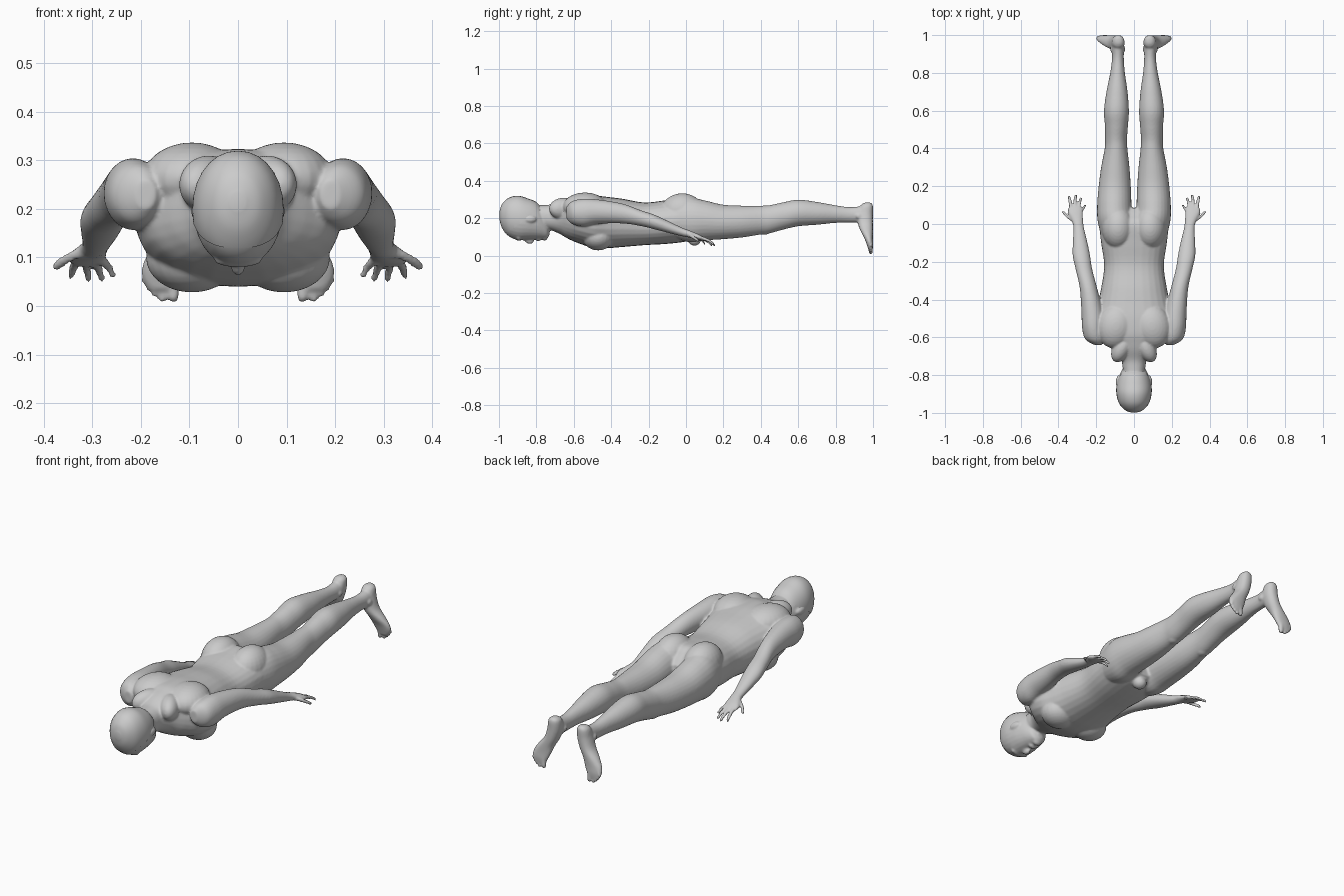
import bpy, bmesh, math
from mathutils import Vector, Matrix

SEG = 28


def spline(rows, steps=5):
    """Catmull-Rom interpolation of a list of cross-section rows."""
    out = []
    for i in range(len(rows) - 1):
        p = [Vector(rows[min(max(k, 0), len(rows) - 1)]) for k in (i - 1, i, i + 1, i + 2)]
        for s in range(steps):
            t = s / steps
            out.append(0.5 * (2 * p[1] + (p[2] - p[0]) * t
                              + (2 * p[0] - 5 * p[1] + 4 * p[2] - p[3]) * t * t
                              + (3 * p[1] - p[0] - 3 * p[2] + p[3]) * t ** 3))
    return out + [Vector(rows[-1])]


def loft(bm, rows, axis="y", side=1, power=2.0, grow=0.0):
    """Rows are (position on axis, x, other, x radius, other radius)."""
    rings, e = [], 2 / power
    for a, x, o, rx, ro in spline(rows):
        ring = []
        for k in range(SEG):
            t = 2 * math.pi * k / SEG
            c, s = math.cos(t), math.sin(t)
            px = x * side + (max(rx, .003) + grow) * math.copysign(abs(c) ** e, c)
            po = o + (max(ro, .003) + grow) * math.copysign(abs(s) ** e, s)
            ring.append(bm.verts.new((px, a, po) if axis == "y" else (px, po, a)))
        rings.append(ring)
    faces = [bm.faces.new(rings[0]), bm.faces.new(rings[-1])]
    for r0, r1 in zip(rings, rings[1:]):
        for k in range(SEG):
            j = (k + 1) % SEG
            faces.append(bm.faces.new((r0[k], r0[j], r1[j], r1[k])))
    bmesh.ops.recalc_face_normals(bm, faces=faces)


def blob(bm, loc, size, rot_x=0, rot_z=0):
    m = (Matrix.Translation(loc) @ Matrix.Rotation(rot_z, 4, "Z")
         @ Matrix.Rotation(rot_x, 4, "X") @ Matrix.Diagonal((*size, 1)))
    bmesh.ops.create_uvsphere(bm, u_segments=24, v_segments=16, radius=1, matrix=m)


def digit(bm, pts, r, axis, side):
    """Finger or toe through (x, y, z) points with a rounded tip."""
    rows = []
    for i, (x, y, z) in enumerate(pts):
        k = 1 - .08 * i
        rows.append((y, x, z, r * k, r * k) if axis == "y" else (z, x, y, r * k, r * k))
    a, b = Vector(rows[-2]), Vector(rows[-1])
    tip = b + (b - a).normalized() * r * .8
    tip[3] = tip[4] = r * .4
    loft(bm, rows + [tuple(tip)], axis, side)


def make_object(name, bm):
    me = bpy.data.meshes.new(name)
    bm.to_mesh(me)
    bm.free()
    for p in me.polygons:
        p.use_smooth = True
    ob = bpy.data.objects.new(name, me)
    bpy.context.collection.objects.link(ob)
    return ob


HEAD = [(-.998, 0, .215, .012, .015), (-.985, 0, .212, .045, .058), (-.95, 0, .205, .076, .1),
        (-.90, 0, .2, .09, .117), (-.85, 0, .194, .089, .11), (-.80, 0, .185, .076, .098),
        (-.765, 0, .165, .06, .076), (-.742, 0, .14, .042, .048), (-.73, 0, .13, .015, .02)]
TORSO = [(-.82, 0, .215, .05, .055), (-.76, 0, .206, .06, .064), (-.72, 0, .205, .068, .07),
         (-.67, 0, .205, .1, .092), (-.63, 0, .2, .15, .11), (-.58, 0, .195, .2, .127),
         (-.5, 0, .183, .212, .14), (-.42, 0, .177, .192, .137), (-.34, 0, .175, .174, .129),
         (-.22, 0, .17, .158, .114), (-.1, 0, .18, .174, .117), (0, 0, .19, .182, .115),
         (.05, 0, .18, .16, .09), (.085, 0, .175, .1, .06)]
LEG = [(-.08, .1, .19, .07, .09), (.02, .101, .19, .092, .118), (.1, .104, .188, .091, .107),
       (.2, .102, .18, .085, .092), (.3, .099, .182, .075, .085), (.4, .095, .19, .06, .077),
       (.45, .095, .195, .058, .075), (.52, .093, .212, .061, .073), (.6, .093, .228, .066, .071),
       (.7, .09, .226, .056, .061), (.8, .087, .222, .039, .047), (.88, .085, .218, .031, .041),
       (.95, .085, .222, .033, .045), (.98, .085, .23, .028, .04)]
FOOT = [(.284, .082, .972, .012, .015), (.268, .083, .966, .03, .033), (.22, .087, .957, .036, .042),
        (.17, .102, .959, .037, .04), (.125, .13, .968, .043, .031), (.09, .147, .977, .048, .022),
        (.06, .155, .983, .043, .017), (.035, .155, .986, .03, .012)]
ARM = [(-.64, .19, .23, .02, .03), (-.61, .205, .23, .053, .06), (-.55, .215, .23, .06, .074),
       (-.47, .22, .235, .058, .065), (-.34, .241, .225, .046, .053), (-.24, .265, .2, .044, .042),
       (-.17, .278, .18, .046, .039), (-.1, .285, .155, .039, .032), (-.02, .293, .126, .028, .023),
       (.02, .3, .115, .031, .019), (.06, .311, .102, .04, .016), (.085, .311, .093, .037, .012),
       (.098, .31, .087, .027, .008)]
FINGERS = [[(.283, .06, .098), (.268, .085, .082), (.257, .1, .063)],
           [(.298, .07, .098), (.288, .11, .08), (.282, .136, .058)],
           [(.315, .07, .098), (.312, .122, .08), (.309, .15, .058)],
           [(.331, .07, .1), (.339, .118, .082), (.344, .145, .064)],
           [(.315, .01, .112), (.352, .038, .098), (.373, .063, .082)]]
TOES = [((.135, .986, .06), (.133, .988, .018), .0135), ((.152, .986, .05), (.156, .99, .014), .0095),
        ((.165, .986, .06), (.171, .99, .024), .009), ((.174, .986, .07), (.183, .99, .038), .009),
        ((.181, .986, .085), (.192, .99, .054), .0085)]

bm = bmesh.new()
loft(bm, HEAD, power=2.1)
loft(bm, TORSO, power=2.25)

# Face: nose, brow, lips, chin
blob(bm, (0, -.838, .083), (.014, .026, .02), rot_x=-.25)
blob(bm, (0, -.895, .094), (.05, .016, .014))
blob(bm, (0, -.79, .089), (.024, .014, .013))
blob(bm, (0, -.757, .1), (.026, .018, .02))
# Front of the pelvis
blob(bm, (0, .045, .085), (.034, .035, .032))

for s in (1, -1):
    # Limbs
    loft(bm, LEG, side=s)
    loft(bm, FOOT, axis="z", side=s, power=2.2)
    loft(bm, ARM, side=s)
    for i, pts in enumerate(FINGERS):
        digit(bm, pts, .0115 if i == 4 else .0098, "y", s)
    for base, tip, r in TOES:
        mid = tuple((a + b) / 2 for a, b in zip(base, tip))
        digit(bm, [base, mid, tip], r, "z", s)
    # Muscle masses: buttock, shoulder blade, trapezius, chest, kneecap, ankle bones
    blob(bm, (s * .085, -.02, .235), (.086, .115, .098))
    blob(bm, (s * .095, -.54, .262), (.1, .12, .075), rot_z=s * .25)
    blob(bm, (s * .06, -.65, .25), (.05, .09, .06), rot_z=s * .5)
    blob(bm, (s * .095, -.47, .1), (.095, .085, .072))
    blob(bm, (s * .095, .42, .14), (.034, .04, .028))
    for dx in (-.028, .028):
        blob(bm, (s * (.086 + dx), .925, .212), (.012, .018, .016))
    # Ear
    blob(bm, (s * .085, -.83, .195), (.011, .03, .018), rot_z=s * .15)

body = make_object("body", bm)
rm = body.modifiers.new("fuse", "REMESH")
rm.mode = "VOXEL"
rm.voxel_size = .0055
rm.use_smooth_shade = True
sm = body.modifiers.new("soften", "SMOOTH")
sm.factor = .5
sm.iterations = 5

# Short hair: enlarged skull cut along the hairline
bm = bmesh.new()
loft(bm, HEAD, power=2.1, grow=.003)
bmesh.ops.bisect_plane(bm, geom=bm.verts[:] + bm.edges[:] + bm.faces[:],
                       plane_co=(0, -.97, .115), plane_no=(0, -.14, .21), clear_inner=True)
make_object("hair", bm)
